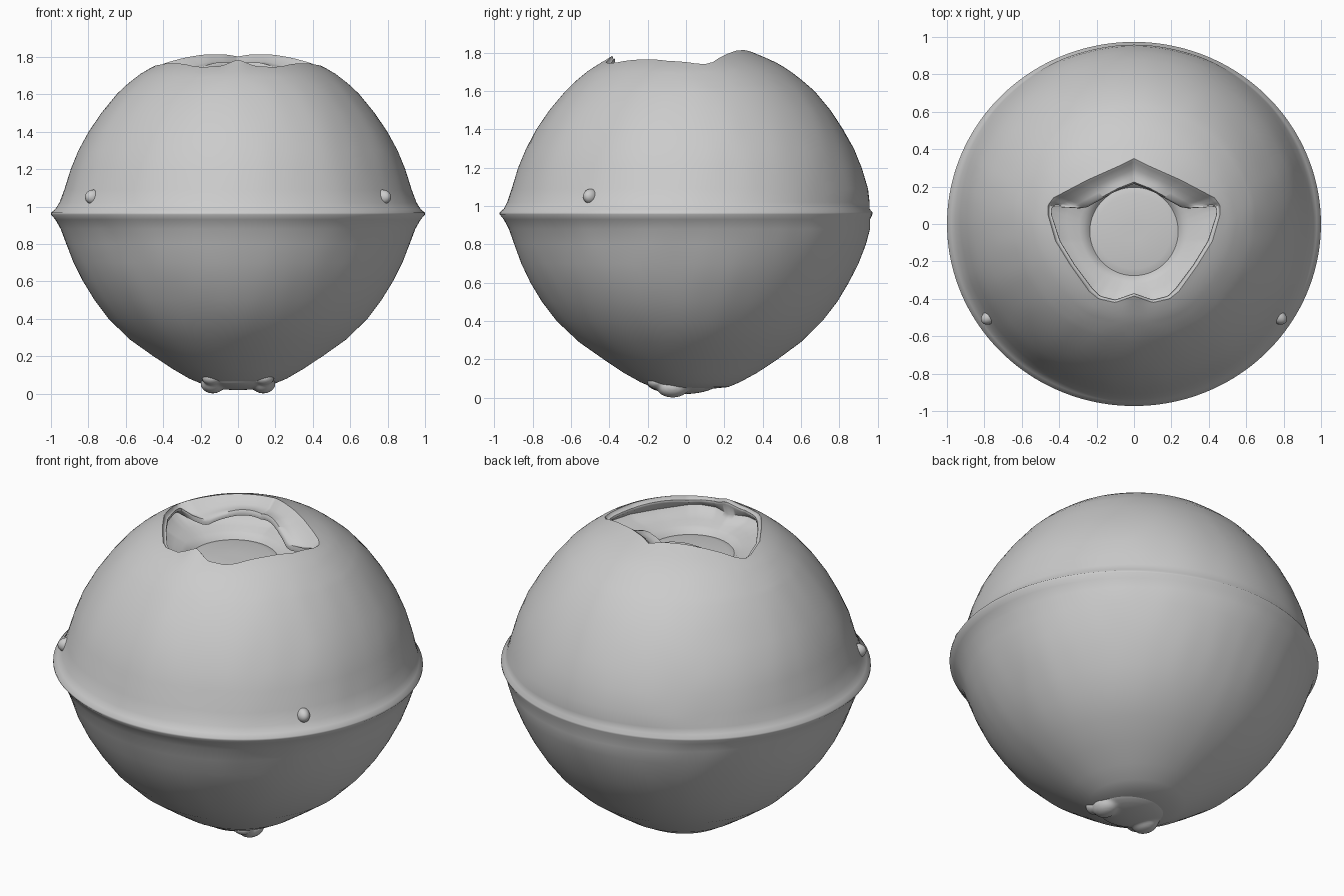
import bpy, bmesh, math
from mathutils import Vector, noise

if "Cube" in bpy.data.objects:
    bpy.data.objects.remove(bpy.data.objects["Cube"])

N = 180  # columns around the shell

def lerp_table(t, x):
    if x <= t[0][0]:
        return t[0][1]
    for (a, b), (c, d) in zip(t, t[1:]):
        if x <= c:
            return b + (d - b) * (x - a) / (c - a)
    return t[-1][1]

def mirrored(half):
    return half + [(-x, y) for x, y in reversed(half) if x > 0]

def polar(loop, th):
    # distance from the axis to a closed outline in direction th
    dx, dy = math.cos(th), math.sin(th)
    for (ax, ay), (bx, by) in zip(loop, loop[1:] + loop[:1]):
        ex, ey = bx - ax, by - ay
        den = dx * ey - dy * ex
        if abs(den) < 1e-9:
            continue
        r = (ax * ey - ay * ex) / den
        s = (ax * dy - ay * dx) / den
        if r > 0 and -1e-6 <= s <= 1 + 1e-6:
            return r
    return 0.4

def shade(ob, angle=40):
    bpy.ops.object.select_all(action='DESELECT')
    ob.select_set(True)
    bpy.context.view_layer.objects.active = ob
    bpy.ops.object.shade_smooth_by_angle(angle=math.radians(angle))

def rings_to_object(name, rings, cap_first=False, cap_last=False):
    bm = bmesh.new()
    vs = [[bm.verts.new(p) for p in ring] for ring in rings]
    for a, b in zip(vs, vs[1:]):
        for i in range(N):
            j = (i + 1) % N
            bm.faces.new((a[i], a[j], b[j], b[i]))
    if cap_first:
        bm.faces.new(vs[0][::-1])
    if cap_last:
        bm.faces.new(vs[-1])
    me = bpy.data.meshes.new(name)
    bm.to_mesh(me)
    bm.free()
    ob = bpy.data.objects.new(name, me)
    bpy.context.collection.objects.link(ob)
    shade(ob, 55)
    return ob

angles = [2 * math.pi * i / N + math.pi / 2 for i in range(N)]

# Opening outlines: outer rim edge and inner lip edge
outer = mirrored([(0, .35), (.07, .315), (.25, .235), (.43, .14), (.46, .10), (.46, .05), (.42, -.09),
                  (.34, -.22), (.24, -.36), (.19, -.40), (.10, -.42), (0, -.385)])
inner = mirrored([(0, .215), (.08, .185), (.25, .09), (.31, .08), (.42, .10), (.44, .09), (.44, .05),
                  (.395, -.09), (.315, -.22), (.225, -.34), (.18, -.385), (.10, -.405), (0, -.37)])
po = [polar(outer, t) for t in angles]
pi_ = [polar(inner, t) for t in angles]

# Outer silhouette (radius, height)
lower = [(.10, .045), (.20, .055), (.26, .08), (.35, .13), (.455, .20), (.58, .29), (.693, .40),
         (.77, .50), (.831, .60), (.88, .70), (.918, .80), (.945, .88), (.965, .93), (.985, .957)]
upper = [(.985, .967), (.965, .985), (.95, 1.02), (.93, 1.09), (.897, 1.20), (.855, 1.30),
         (.80, 1.40), (.733, 1.50), (.65, 1.60)]
dome = [(.20, 1.82), (.32, 1.805), (.41, 1.768), (.46, 1.745), (.52, 1.71), (.59, 1.655), (.65, 1.60)]

def place(r, z, th, rough=.012):
    ridge = math.exp(-((z - .96) / .06) ** 2)
    d = Vector((math.cos(th), math.sin(th), 0))
    p = Vector((abs(d.x) * r, d.y * r, z))
    n = (noise.noise(p * 3) + .4 * noise.noise(p * 8)) * .5 * rough * (1 - ridge)
    r += n
    return (d.x * r * (1 + .015 * ridge), d.y * r * (1 - .012 * ridge) + .02 * (1 - ridge), z)

def rim_z(t, r, f=1):
    # dome height, slightly tilted back, with a small raised tooth at the front
    tooth = .015 * math.exp(-((r * math.cos(t)) / .05) ** 2) if math.sin(t) < 0 else 0
    return lerp_table(dome, r) + f * (.009 * math.sin(t) + tooth * f ** 3)

rings = [[place(r, z, t) for t in angles] for r, z in lower + upper]
for k in range(1, 9):
    f = k / 8
    ring = []
    for t, p in zip(angles, po):
        r = .65 + (p - .65) * f
        x, y, z = place(r, rim_z(t, r, f), t, .01 * (1 - f))
        ring.append((x, y - .02 * f, z))
    rings.append(ring)

# Rolled lip, undercut wall and shallow socket floor
def lip(f, drop):
    out = []
    for t, a, b in zip(angles, po, pi_):
        r = a + (b - a) * f
        z = rim_z(t, a) - drop * min(1, .3 + 8 * (a - b)) - .12 * (a - b) * f
        out.append((r * math.cos(t), r * math.sin(t), z))
    return out

rings += [lip(.12, .008), lip(.4, .034), lip(.7, .036), lip(.93, .03), lip(1, .042), lip(.98, .06)]

def socket(f, z):
    # blends from a rounded pentagon to the central disc
    out = []
    for t, a in zip(angles, po):
        c, s = math.cos(t), math.sin(t)
        r = (a + .01) * f + .25 * (1 - f)
        out.append((r * c, r * s - .04 * (1 - f), z))
    return out

rings += [socket(1, 1.69), socket(.85, 1.665), socket(.5, 1.645), socket(.2, 1.63), socket(.08, 1.622)]

def circle(r, z):
    return [(r * math.cos(t), r * math.sin(t) - .04, z) for t in angles]

rings += [circle(.245, 1.605), circle(.236, 1.595), circle(.225, 1.598), circle(.20, 1.604), circle(.05, 1.606)]
rings_to_object("pod_shell", rings, True, True)

def blob(name, loc, scale, turn=0.0, rough=0.0):
    bpy.ops.mesh.primitive_uv_sphere_add(segments=32, ring_count=16, location=loc, rotation=(0, 0, turn))
    ob = bpy.context.object
    ob.name = name
    for v in ob.data.vertices:
        v.co *= 1 + rough * noise.noise(v.co * 1.2 + Vector((abs(loc[0]), loc[1], loc[2])) * 5)
        v.co = Vector((v.co.x * scale[0], v.co.y * scale[1], v.co.z * scale[2]))
    shade(ob, 180)
    return ob

# Lumpy base, melted into one piece
lumps = [blob("base", (0, -.02, .08), (.20, .19, .062))]
for s in (-1, 1):
    lumps.append(blob("lump", (s * .135, -.07, .055), (.066, .085, .055)))
    lumps.append(blob("knob", (s * .14, -.155, .085), (.055, .05, .04)))
    lumps.append(blob("ridge", (s * .08, .03, .06), (.06, .10, .025), s * .5))
bpy.ops.object.select_all(action='DESELECT')
for ob in lumps:
    ob.select_set(True)
base = lumps[0]
bpy.context.view_layer.objects.active = base
bpy.ops.object.join()
melt = base.modifiers.new("melt", 'REMESH')
melt.mode, melt.voxel_size, melt.use_smooth_shade = 'VOXEL', .009, True
soft = base.modifiers.new("soften", 'SMOOTH')
soft.iterations = 8

# Small raised knots just above the seam, mostly sunk into the shell
for s, side in ((-1, "left"), (1, "right")):
    blob(side + "_seam_knot", (s * .772, -.497, 1.05), (.036, .05, .04), s * -.57 + s * 1.57)
    blob(side + "_seam_nub", (s * .71, -.58, 1.01), (.02, .03, .018), s * .7)
